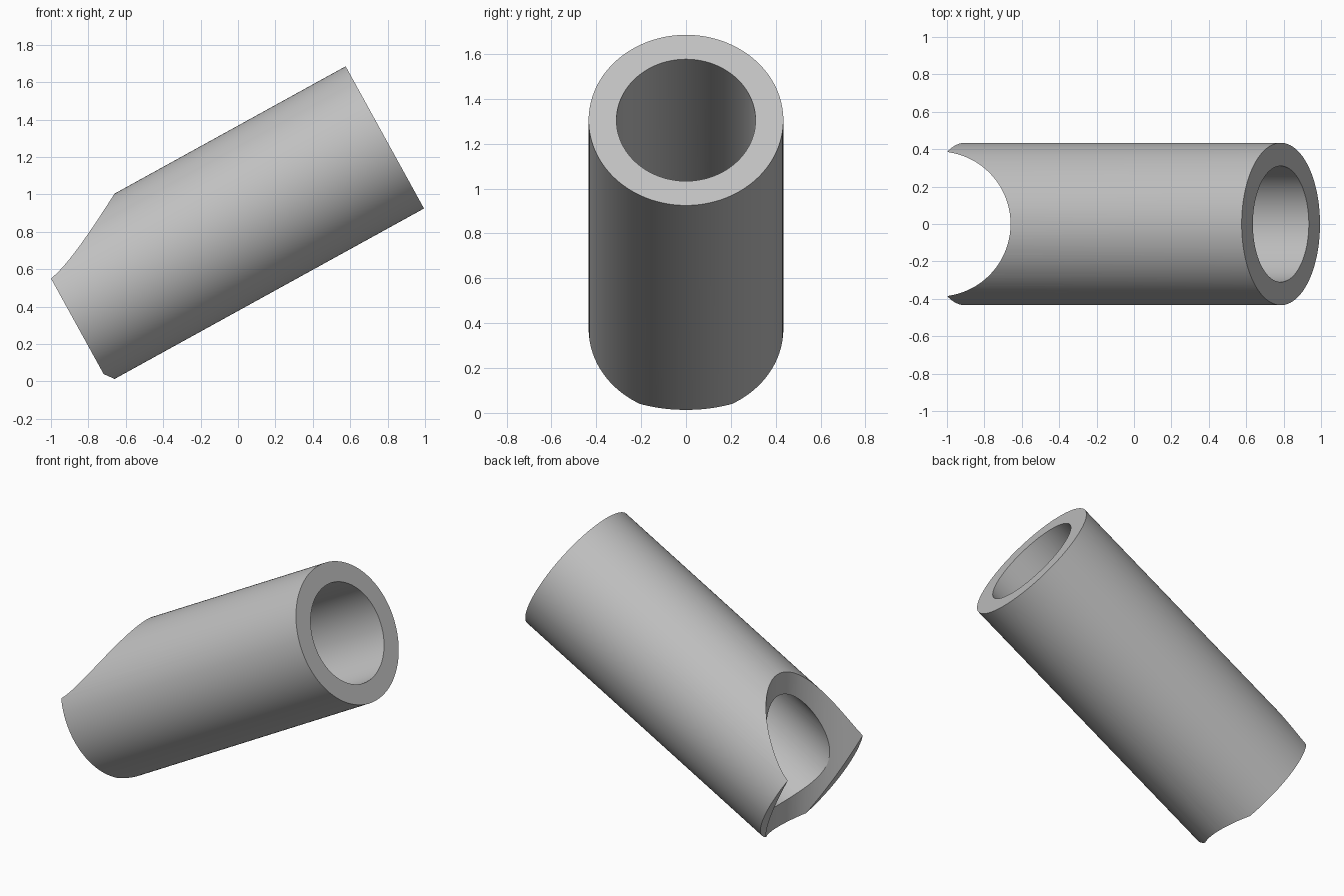
import bpy
import bmesh
from math import radians
from mathutils import Matrix, Vector

cube = bpy.data.objects.get("Cube")
if cube:
    bpy.data.objects.remove(cube, do_unlink=True)

SIDES = 128
OUTER, BORE, SADDLE = 0.434, 0.31, 0.388
LOW, HIGH = Vector((-0.903, 0, 0.375)), Vector((0.785, 0, 1.305))

grey = bpy.data.materials.new("plain_grey")
grey.use_nodes = True
colour = (0.53, 0.53, 0.53, 1)
grey.diffuse_color = colour
grey.node_tree.nodes["Principled BSDF"].inputs["Base Color"].default_value = colour


def rod(name, radius, start, end):
    """Closed cylinder running from start to end."""
    axis = end - start
    turn = Vector((0, 0, 1)).rotation_difference(axis).to_matrix().to_4x4()
    bm = bmesh.new()
    bmesh.ops.create_cone(bm, cap_ends=True, segments=SIDES, radius1=radius,
                          radius2=radius, depth=axis.length,
                          matrix=Matrix.Translation((start + end) / 2) @ turn)
    mesh = bpy.data.meshes.new(name)
    bm.to_mesh(mesh)
    bm.free()
    mesh.materials.append(grey)
    obj = bpy.data.objects.new(name, mesh)
    bpy.context.collection.objects.link(obj)
    return obj


# Slanted tube body
tube = rod("slanted_tube", OUTER, LOW, HIGH)

# Bore along the tube, and an upright round notch across its low end
overshoot = (HIGH - LOW).normalized() * 0.3
bore = rod("bore_cutter", BORE, LOW - overshoot, HIGH + overshoot)
notch = rod("notch_cutter", SADDLE, Vector((-1.048, 0, -0.5)), Vector((-1.048, 0, 1.8)))

bpy.context.view_layer.objects.active = tube
for cutter in (bore, notch):
    cut = tube.modifiers.new(cutter.name, "BOOLEAN")
    cut.operation = "DIFFERENCE"
    cut.solver = "EXACT"
    cut.object = cutter
    bpy.ops.object.modifier_apply(modifier=cut.name)
    bpy.data.objects.remove(cutter, do_unlink=True)

# Smooth walls with crisp rims
bpy.ops.object.select_all(action="DESELECT")
tube.select_set(True)
bpy.ops.object.shade_smooth_by_angle(angle=radians(25))
